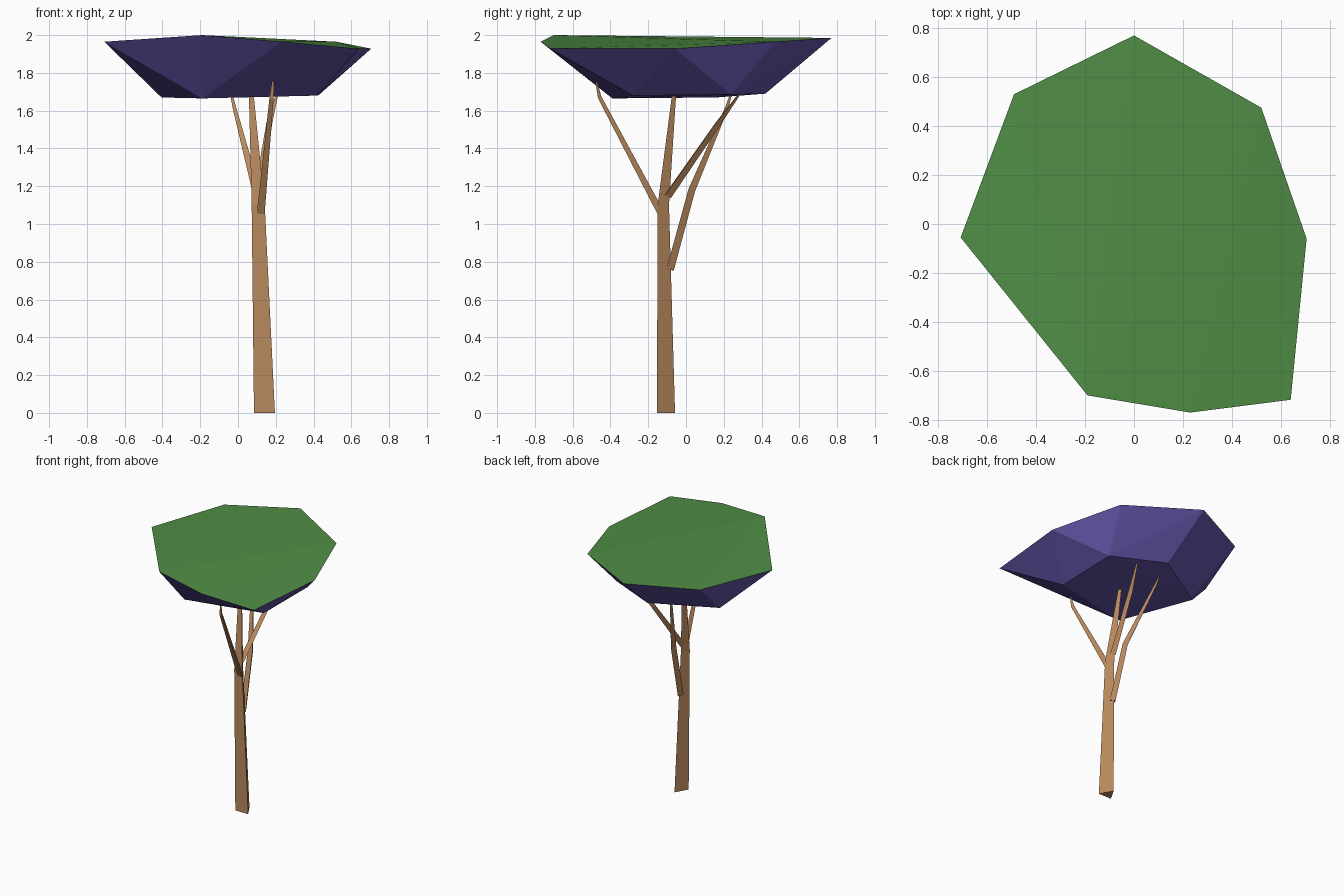
import bpy, bmesh, math
from mathutils import Vector

if "Cube" in bpy.data.objects:
    bpy.data.objects.remove(bpy.data.objects["Cube"])


def material(name, rgb):
    m = bpy.data.materials.new(name)
    m.diffuse_color = (*rgb, 1)
    m.use_nodes = True
    m.node_tree.nodes["Principled BSDF"].inputs["Base Color"].default_value = m.diffuse_color
    return m


BARK = material("bark", (0.48, 0.25, 0.11))
LEAF = material("leaf_top", (0.08, 0.27, 0.06))
UNDER = material("leaf_underside", (0.13, 0.09, 0.40))


def finish(name, bm, mats):
    bmesh.ops.recalc_face_normals(bm, faces=bm.faces)
    me = bpy.data.meshes.new(name)
    bm.to_mesh(me)
    bm.free()
    for m in mats:
        me.materials.append(m)
    ob = bpy.data.objects.new(name, me)
    bpy.context.collection.objects.link(ob)
    return ob


def limb(name, path, level=False):
    """Three-sided tapering limb through (x, y, z, radius) points."""
    bm = bmesh.new()
    pts = [Vector(p[:3]) for p in path]
    rings = []
    for i, p in enumerate(pts):
        t = (pts[min(i + 1, len(pts) - 1)] - pts[max(i - 1, 0)]).normalized()
        if level:
            t = Vector((0, 0, 1))
        side = Vector((0, 1, 0)).cross(t).normalized()
        up = t.cross(side)
        ring = []
        for k in range(3):
            a = math.radians(90 + 120 * k)
            ring.append(bm.verts.new(p + path[i][3] * (side * math.cos(a) + up * math.sin(a))))
        rings.append(ring)
    for r, s in zip(rings, rings[1:]):
        for k in range(3):
            j = (k + 1) % 3
            bm.faces.new((r[k], r[j], s[j], s[k]))
    bm.faces.new(rings[0])
    bm.faces.new(rings[-1])
    return finish(name, bm, [BARK])


# Trunk
limb("trunk", [(0.14, -0.122, 0, 0.064), (0.107, -0.13, 1.1, 0.04),
               (0.068, -0.063, 1.72, 0.013)], level=True)

# Branches
limb("front_branch", [(0.12, -0.135, 1.05, 0.024), (0.178, -0.46, 1.67, 0.013),
                      (0.187, -0.482, 1.78, 0.004)])
limb("lower_back_branch", [(0.115, -0.09, 0.76, 0.026), (0.095, 0.025, 1.18, 0.024),
                           (-0.02, 0.215, 1.62, 0.011), (-0.045, 0.25, 1.73, 0.004)])
limb("upper_back_branch", [(0.105, -0.10, 1.15, 0.024), (0.165, 0.165, 1.53, 0.018),
                           (0.21, 0.29, 1.70, 0.006)])

# Canopy: wide rim, raised middle and smaller base joined by a hull
rim = [(0, 0.77, 1.985), (0.52, 0.475, 1.965), (0.705, -0.06, 1.928), (0.64, -0.718, 1.928),
       (0.23, -0.77, 1.965), (-0.19, -0.70, 2.0), (-0.708, -0.055, 1.965), (-0.49, 0.53, 1.975)]
base = [(0.43, 0.24, 1.685), (0.04, 0.42, 1.69), (-0.405, 0.16, 1.67),
        (-0.19, -0.39, 1.665), (0.42, -0.28, 1.68)]
bm = bmesh.new()
for p in rim + base + [(0.13, -0.05, 1.982)]:
    bm.verts.new(p)
bmesh.ops.convex_hull(bm, input=bm.verts)
bmesh.ops.recalc_face_normals(bm, faces=bm.faces)
for f in bm.faces:
    f.material_index = 0 if f.normal.z > 0.5 else 1
finish("canopy", bm, [LEAF, UNDER])
